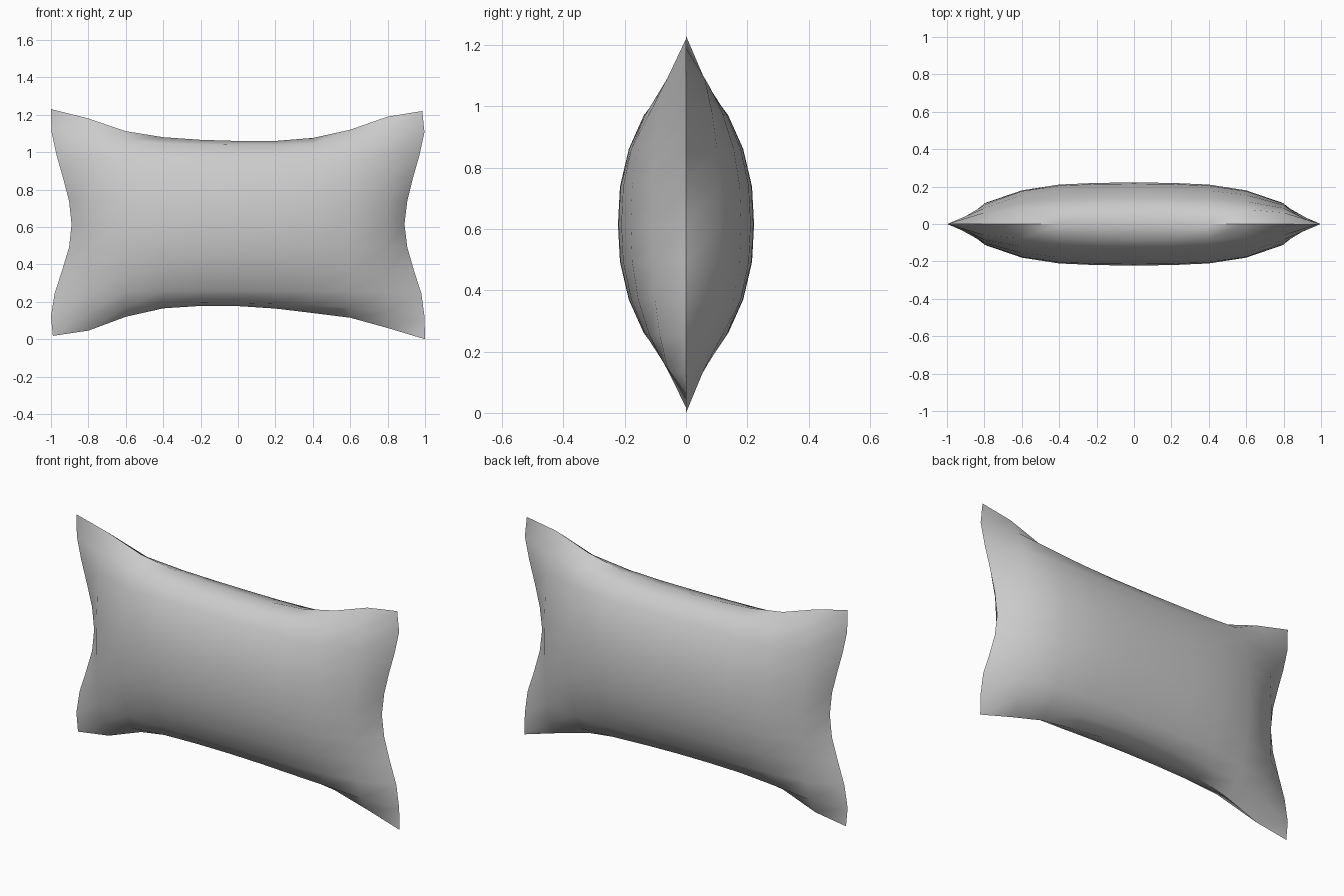
import bpy
import bmesh
import math

cube = bpy.data.objects.get("Cube")
if cube:
    bpy.data.objects.remove(cube, do_unlink=True)

N = 10            # cells per side
WIDTH, HEIGHT, DEPTH = 2.0, 1.23, 0.222

# Seam outline: top and bottom heights by column, side positions by row
TOP = [1.23, 1.18, 1.112, 1.08, 1.066, 1.06, 1.06, 1.076, 1.12, 1.19, 1.22]
BOTTOM = [0.018, 0.046, 0.12, 0.165, 0.178, 0.177, 0.164, 0.14, 0.115, 0.06, 0.0]
LEFT = [1.0, 0.997, 0.98, 0.94, 0.905, 0.89, 0.905, 0.935, 0.97, 0.997, 0.985]
RIGHT = [-0.99, -1.0, -0.98, -0.94, -0.903, -0.89, -0.903, -0.935, -0.97, -0.997, -1.0]

# Puffiness from the seam to the middle, and how far the seam pull reaches inwards
PUFF_X = [0, 0.5, 0.81, 0.95, 0.99, 1]
PUFF_Z = [0, 0.38, 0.62, 0.84, 0.97, 1]
PULL = [1, 0.4, 0.08, 0, 0, 0]


def grid_point(i, j, side):
    """Point of the cushion in column i and row j, on the front (-1) or back (1)."""
    a, b = min(i, N - i), min(j, N - j)
    x = WIDTH * (i / N - 0.5)
    z = HEIGHT * j / N
    if a == 0:
        x = RIGHT[j] if i == 0 else LEFT[j]
    edge = BOTTOM[i] if j < N / 2 else TOP[i]
    if b == 0:
        z = edge
    elif a > 0:
        z += PULL[b] * (edge - (0 if j < N / 2 else HEIGHT))
    y = 0
    if a and b:
        y = side * DEPTH / (1 / PUFF_X[a] + 1 / PUFF_Z[b] - 1)
    return x, y, z


bm = bmesh.new()
seam = {}
for side in (-1, 1):
    # Both halves share the seam vertices
    verts = {}
    for i in range(N + 1):
        for j in range(N + 1):
            if i in (0, N) or j in (0, N):
                if (i, j) not in seam:
                    seam[i, j] = bm.verts.new(grid_point(i, j, side))
                verts[i, j] = seam[i, j]
            else:
                verts[i, j] = bm.verts.new(grid_point(i, j, side))
    # Diagonals run the same way on each half, as seen from outside
    for i in range(N):
        for j in range(N):
            p, q = verts[i, j], verts[i + 1, j]
            r, s = verts[i + 1, j + 1], verts[i, j + 1]
            if side < 0:
                tris = [(p, q, r), (p, r, s)]
            else:
                tris = [(q, p, s), (q, s, r)]
            for tri in tris:
                bm.faces.new(tri)

mesh = bpy.data.meshes.new("cushion")
bm.to_mesh(mesh)
bm.free()

# Plain fabric colour
fabric = bpy.data.materials.new("light_grey_fabric")
fabric.use_nodes = True
colour = (0.6, 0.6, 0.6, 1)
fabric.diffuse_color = colour
fabric.node_tree.nodes["Principled BSDF"].inputs["Base Color"].default_value = colour
mesh.materials.append(fabric)

cushion = bpy.data.objects.new("cushion", mesh)
bpy.context.collection.objects.link(cushion)
bpy.ops.object.select_all(action="DESELECT")
cushion.select_set(True)
bpy.context.view_layer.objects.active = cushion
bpy.ops.object.shade_smooth_by_angle(angle=math.radians(45))
